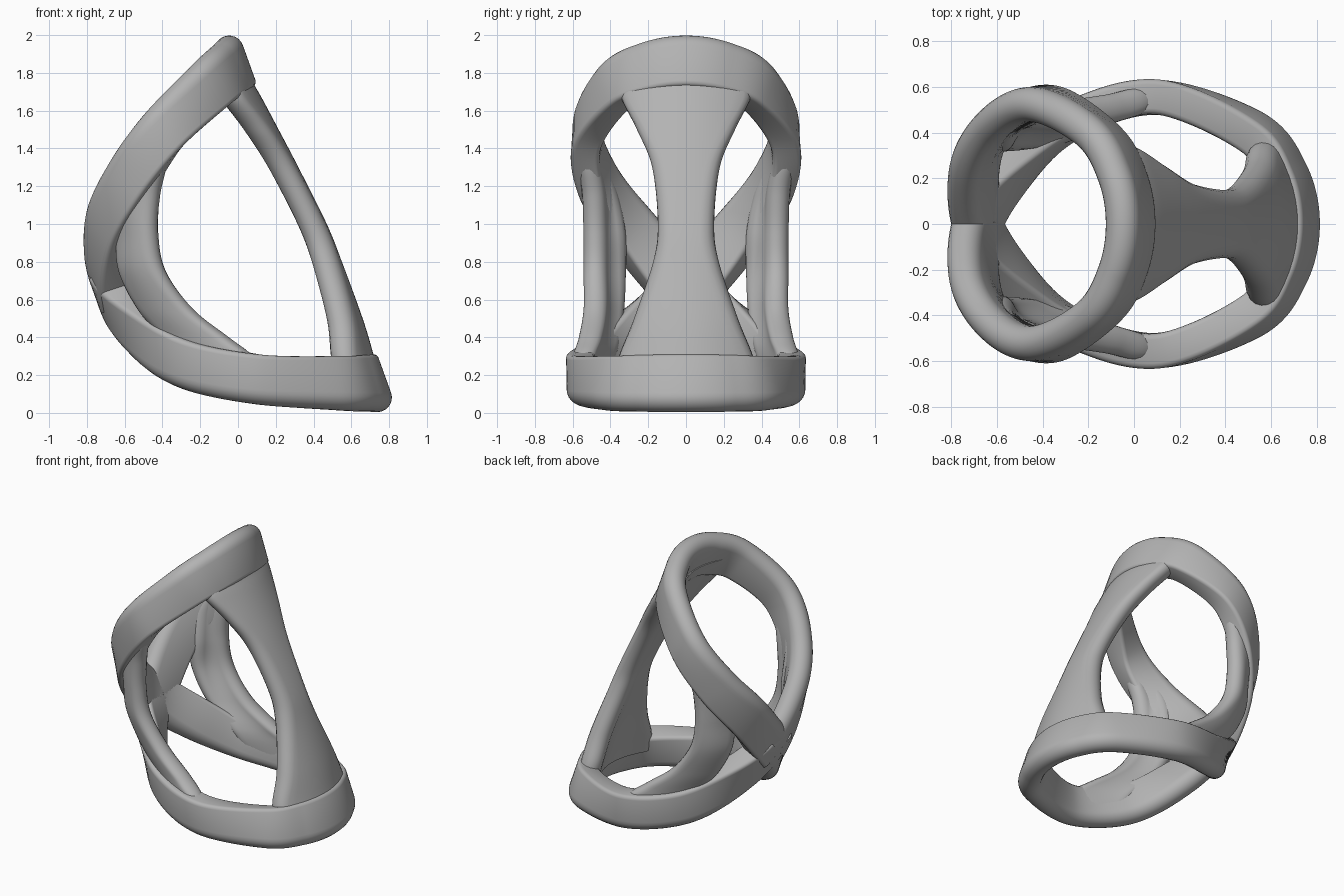
import bpy, bmesh, math
from mathutils import Vector

if "Cube" in bpy.data.objects:
    bpy.data.objects.remove(bpy.data.objects["Cube"], do_unlink=True)

GREY = (0.45, 0.45, 0.45, 1)
mat = bpy.data.materials.new("plain grey")
mat.use_nodes = True
mat.diffuse_color = GREY
mat.node_tree.nodes["Principled BSDF"].inputs["Base Color"].default_value = GREY


def spline(rows, i, f):
    """Catmull-Rom between rows i and i+1 (clamped at the ends)."""
    a, b, c, d = (rows[max(0, min(len(rows) - 1, i + k))] for k in (-1, 0, 1, 2))
    return [q + f / 2 * (r - p + f * (2 * p - 5 * q + 4 * r - s + f * (3 * (q - r) + s - p)))
            for p, q, r, s in zip(a, b, c, d)]


def resample(rows, steps):
    pts = [spline(rows, i, k / steps) for i in range(len(rows) - 1) for k in range(steps)]
    return pts + [list(rows[-1])]


def loft(name, sections):
    """Skin a list of closed outlines and cap both ends."""
    bm = bmesh.new()
    rings = [[bm.verts.new(p) for p in s] for s in sections]
    n = len(rings[0])
    for r, s in zip(rings, rings[1:]):
        for j in range(n):
            bm.faces.new((r[j], r[(j + 1) % n], s[(j + 1) % n], s[j]))
    bm.faces.new(rings[0])
    bm.faces.new(rings[-1])
    bmesh.ops.recalc_face_normals(bm, faces=bm.faces)
    me = bpy.data.meshes.new(name)
    bm.to_mesh(me)
    bm.free()
    me.materials.append(mat)
    ob = bpy.data.objects.new(name, me)
    bpy.context.collection.objects.link(ob)
    bpy.ops.object.select_all(action="DESELECT")
    ob.select_set(True)
    bpy.context.view_layer.objects.active = ob
    bpy.ops.object.shade_smooth_by_angle(angle=math.radians(35))


# Half paths of the two bands from the front of each loop to the rear crossing:
# x, y, z and the outward direction in degrees
upper = [(-0.022, 0, 1.852, 0), (-0.055, 0.2, 1.822, 22), (-0.16, 0.385, 1.73, 46),
         (-0.4, 0.523, 1.49, 90), (-0.585, 0.455, 1.225, 128),
         (-0.70, 0.27, 0.96, 155), (-0.685, 0, 0.645, 180)]
lower = [(0.713, 0, 0.15, 0), (0.665, 0.22, 0.15, 24), (0.515, 0.41, 0.152, 48),
         (0.1, 0.555, 0.178, 90), (-0.27, 0.45, 0.26, 115),
         (-0.51, 0.25, 0.42, 145), (-0.685, 0, 0.645, 180)]


def mirrored(half):
    """Counter-clockwise loop, rear crossing to rear crossing."""
    return [(x, -y, z, -d) for x, y, z, d in reversed(half)] + half[1:]


def band_profile(flip, h):
    """One fully rounded edge, one crisp edge with a small round."""
    t, c = 0.077, 0.025
    pts = [(t * math.cos(a), h - t + t * math.sin(a))
           for a in (math.pi * k / 12 for k in range(13))]
    for cx, start in ((-t + c, 180), (t - c, 270)):
        for k in range(4):
            a = math.radians(start + 30 * k)
            pts.append((cx + c * math.cos(a), -h + c + c * math.sin(a)))
    return [(r, -a if flip else a) for r, a in pts]


def band(name, half, other, flip):
    # the other loop supplies end tangents, so the bands cross in a clean X
    x, y, z, d = other[-2]
    rows = [(x, y, z, d - 360)] + mirrored(half) + [(x, -y, z, 360 - d)]
    steps = 14
    path = resample(rows, steps)
    sections = []
    for i in range(steps, len(path) - steps):
        p = Vector(path[i][:3])
        t = (Vector(path[i + 1][:3]) - Vector(path[i - 1][:3])).normalized()
        d = math.radians(path[i][3])
        n = Vector((math.cos(d), math.sin(d), 0.36 * math.cos(d)))
        n = (n - t * n.dot(t)).normalized()
        up = n.cross(t)
        h = 0.132 + 0.018 * math.cos(d) ** 2      # slimmer at the sides
        sections.append([p + n * r + up * a for r, a in band_profile(flip, h)])
    loft(name, sections)


band("upper_band", upper, lower, False)
band("lower_band", lower, upper, True)


def strut(name, rows, side=1):
    """Curved plate; rows hold z, both edge centres (x, y), bulge and half thickness."""
    sections = []
    for z, ax, ay, bx, by, bulge, th in resample(rows, 10):
        a, b = Vector((ax, ay, 0)), Vector((bx, by, 0))
        along = (b - a).normalized()
        out = Vector((along.y, -along.x, 0))
        half = (b - a).length / 2
        mid = (a + b) / 2

        def point(s, v, ext=0.0):
            tilt = -2 * bulge * s / half
            nrm = (out - along * tilt).normalized()
            tan = (along + out * tilt).normalized()
            q = mid + along * half * s + out * bulge * (1 - s * s) + nrm * v + tan * ext
            return (q.x, q.y * side, z)

        ring = [point(k / 6, th) for k in range(-6, 6)]
        arc = [math.pi * k / 8 for k in range(9)]
        ring += [point(1, th * math.cos(t), th * math.sin(t)) for t in arc]
        ring += [point(-k / 6, -th) for k in range(-5, 6)]
        ring += [point(-1, -th * math.cos(t), -th * math.sin(t)) for t in arc[:-1]]
        sections.append(ring)
    loft(name, sections)


# Waisted front plate: height, centre line x and half width
waist = [(1.78, -0.012, 0.24), (1.73, 0.015, 0.26), (1.66, 0.055, 0.265), (1.5, 0.14, 0.185),
         (1.3, 0.245, 0.105), (1.0, 0.395, 0.075), (0.8, 0.475, 0.10), (0.5, 0.585, 0.20),
         (0.3, 0.645, 0.28), (0.17, 0.68, 0.30)]
strut("waisted_plate", [(z, x - w * w, -w, x - w * w, w, w * w, 0.075) for z, x, w in waist])

# Side plates, curving from the upper band down to the lower band
side_rows = [(1.42, -0.485, 0.505, -0.42, 0.522, -0.005, 0.05),
             (1.3, -0.54, 0.475, -0.44, 0.51, -0.01, 0.06),
             (1.15, -0.585, 0.42, -0.475, 0.487, -0.015, 0.063),
             (0.95, -0.585, 0.38, -0.485, 0.48, -0.015, 0.063),
             (0.75, -0.57, 0.38, -0.445, 0.48, -0.015, 0.063),
             (0.55, -0.47, 0.39, -0.30, 0.48, -0.015, 0.063),
             (0.4, -0.34, 0.41, -0.11, 0.505, -0.015, 0.063),
             (0.31, -0.27, 0.43, 0.01, 0.535, -0.01, 0.06),
             (0.2, -0.2, 0.46, 0.1, 0.55, -0.005, 0.05)]
strut("back_side_plate", side_rows)
strut("front_side_plate", side_rows, -1)
